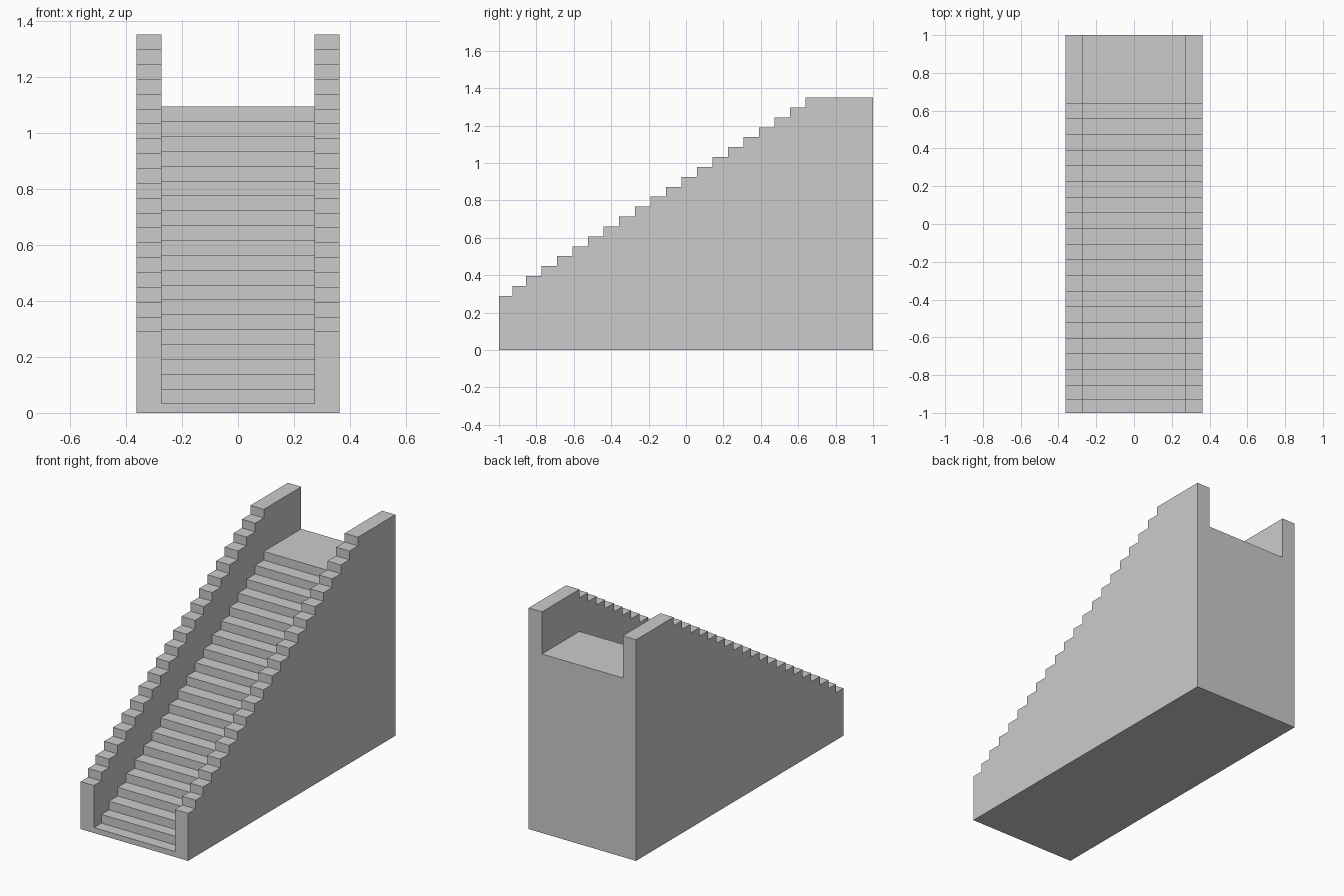
import bpy
import bmesh

if "Cube" in bpy.data.objects:
    bpy.data.objects.remove(bpy.data.objects["Cube"])

HALF_WIDTH = 0.363
INNER_HALF = 0.273
RISE = 0.053
# y position of each riser: short first tread, then an even run
RISERS = [-0.928] + [-0.855 + 0.083 * i for i in range(19)]


def stepped_line(y_start, y_end, z_first):
    """Stair outline in (y, z) climbing one RISE at every riser."""
    pts, z = [(y_start, z_first)], z_first
    for y in RISERS:
        pts += [(y, z), (y, z + RISE)]
        z += RISE
    return pts + [(y_end, z)]


def extrude_profile(name, profile, half_width):
    """Solid made by sweeping a (y, z) profile along x, centred on x = 0."""
    bm = bmesh.new()
    face = bm.faces.new([bm.verts.new((-half_width, y, z)) for y, z in profile])
    res = bmesh.ops.extrude_face_region(bm, geom=[face])
    verts = [v for v in res["geom"] if isinstance(v, bmesh.types.BMVert)]
    bmesh.ops.translate(bm, verts=verts, vec=(2 * half_width, 0, 0))
    bmesh.ops.recalc_face_normals(bm, faces=bm.faces)
    mesh = bpy.data.meshes.new(name)
    bm.to_mesh(mesh)
    bm.free()
    obj = bpy.data.objects.new(name, mesh)
    bpy.context.collection.objects.link(obj)
    return obj


# Solid block with the stepped parapet outline
staircase = extrude_profile(
    "staircase", stepped_line(-1, 1, 0.29) + [(1, 0), (-1, 0)], HALF_WIDTH)

# Channel between the parapets, whose underside forms the treads and landing
cutter = extrude_profile(
    "stair_channel_cutter",
    stepped_line(-1.1, 1.1, 0.033) + [(1.1, 2), (-1.1, 2)], INNER_HALF)
cutter.hide_render = True

cut = staircase.modifiers.new("stair_channel", "BOOLEAN")
cut.operation = "DIFFERENCE"
cut.solver = "EXACT"
cut.object = cutter
bpy.context.view_layer.objects.active = staircase
bpy.ops.object.modifier_apply(modifier=cut.name)
bpy.data.objects.remove(cutter)
